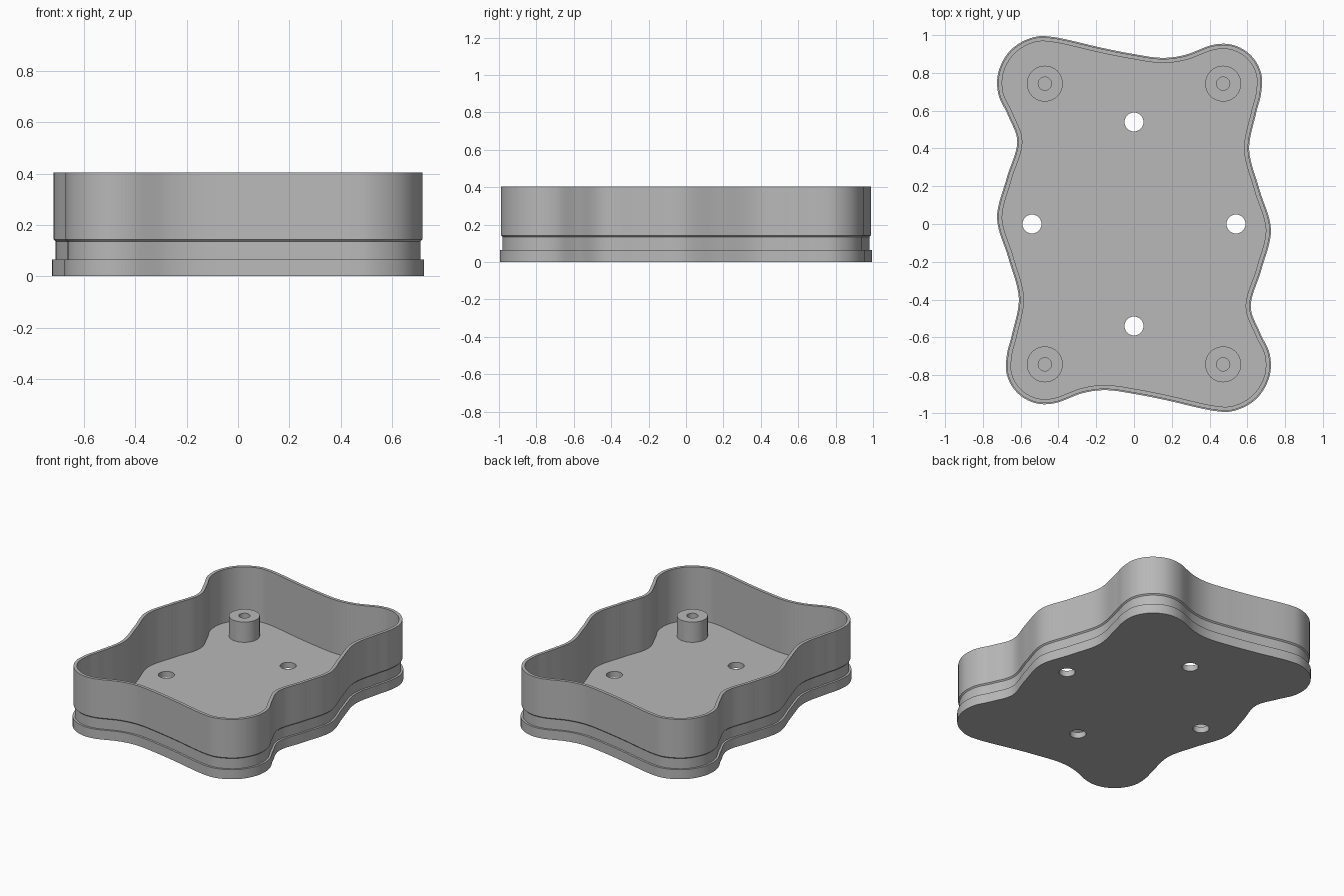
import bpy, bmesh
from math import cos, sin, radians
from mathutils import Vector

cube = bpy.data.objects.get("Cube")
if cube:
    bpy.data.objects.remove(cube)

FLOOR_Z, RIM_Z, BOSS_Z = 0.04, 0.405, 0.178

grey = bpy.data.materials.new("plain grey")
grey.use_nodes = True
grey.diffuse_color = (0.48, 0.48, 0.48, 1)
grey.node_tree.nodes["Principled BSDF"].inputs["Base Color"].default_value = grey.diffuse_color


def arc(cx, cy, r, angles):
    return [Vector((cx + r * cos(radians(a)), cy + r * sin(radians(a)))) for a in angles]


# Wavy outline: half of it, repeated by a half turn
half = arc(-0.475, 0.745, 0.25, (193, 165, 135, 105, 77))
half += [Vector(p) for p in ((-0.18, 0.935), (-0.02, 0.903), (0.14, 0.88), (0.27, 0.895))]
half += arc(0.47, 0.745, 0.21, (105, 75, 45, 15, -15))
half += [Vector(p) for p in ((0.645, 0.58), (0.61, 0.39), (0.665, 0.18), (0.725, -0.03),
                             (0.675, -0.24), (0.618, -0.43), (0.665, -0.57))]
control = half + [-p for p in half]


def smooth_outline(pts, steps=8):
    out, n = [], len(pts)
    for i in range(n):
        a, b, c, d = (pts[(i + k) % n] for k in (-1, 0, 1, 2))
        for s in range(steps):
            t = s / steps
            out.append(0.5 * (2 * b + (c - a) * t + (2 * a - 5 * b + 4 * c - d) * t ** 2
                              + (3 * b - a - 3 * c + d) * t ** 3))
    return out


outline = smooth_outline(control)


def inset(distance):
    n, out = len(outline), []
    for i, p in enumerate(outline):
        t = (outline[(i + 1) % n] - outline[i - 1]).normalized()
        out.append(p + Vector((t.y, -t.x)) * distance)
    return out


def make_object(name, bm):
    bmesh.ops.recalc_face_normals(bm, faces=bm.faces)
    mesh = bpy.data.meshes.new(name)
    bm.to_mesh(mesh)
    bm.free()
    mesh.materials.append(grey)
    obj = bpy.data.objects.new(name, mesh)
    bpy.context.collection.objects.link(obj)
    return obj


def loft(name, rings, closed=False):
    """Join rings of (points, z); cap both ends, or join the last to the first."""
    bm = bmesh.new()
    loops = [[bm.verts.new((p.x, p.y, z)) for p in pts] for pts, z in rings]
    pairs = list(zip(loops, loops[1:]))
    if closed:
        pairs.append((loops[-1], loops[0]))
    else:
        bm.faces.new(loops[0])
        bm.faces.new(loops[-1])
    for a, b in pairs:
        for i in range(len(a)):
            j = (i + 1) % len(a)
            bm.faces.new((a[i], a[j], b[j], b[i]))
    return make_object(name, bm)


def circle(x, y, r, sides=40):
    return arc(x, y, r, [360 * i / sides for i in range(sides)])


def activate(obj):
    bpy.ops.object.select_all(action='DESELECT')
    obj.select_set(True)
    bpy.context.view_layer.objects.active = obj


# Tray: base flange, shallow groove, upper wall, rim and recessed floor
profile = [(0, 0), (0, 0.065), (0.014, 0.065), (0.014, 0.135), (0.006, 0.143),
           (0.006, RIM_Z), (0.027, RIM_Z), (0.027, FLOOR_Z)]
tray = loft("tray", [(inset(d), z) for d, z in profile])

# Four through holes in the floor
for x, y in ((0.54, 0), (-0.54, 0), (0, 0.54), (0, -0.54)):
    hole = circle(x, y, 0.05)
    cutter = loft("hole_cutter", [(hole, -0.1), (hole, 0.1)])
    cutter.hide_render = True
    mod = tray.modifiers.new("hole", 'BOOLEAN')
    mod.operation, mod.solver, mod.object = 'DIFFERENCE', 'EXACT', cutter
    activate(tray)
    bpy.ops.object.modifier_apply(modifier=mod.name)
    bpy.data.objects.remove(cutter)

# Four hollow screw posts
parts = [tray]
for side, x in (("left", 0.472), ("right", -0.472)):
    for end, y in (("front", -0.743), ("back", 0.743)):
        outer, bore = circle(x, y, 0.095), circle(x, y, 0.035)
        parts.append(loft(f"screw_post_{end}_{side}",
                          [(outer, FLOOR_Z - 0.01), (outer, BOSS_Z), (bore, BOSS_Z),
                           (bore, FLOOR_Z - 0.01)], closed=True))

for obj in parts:
    activate(obj)
    bpy.ops.object.shade_smooth_by_angle(angle=radians(30))
